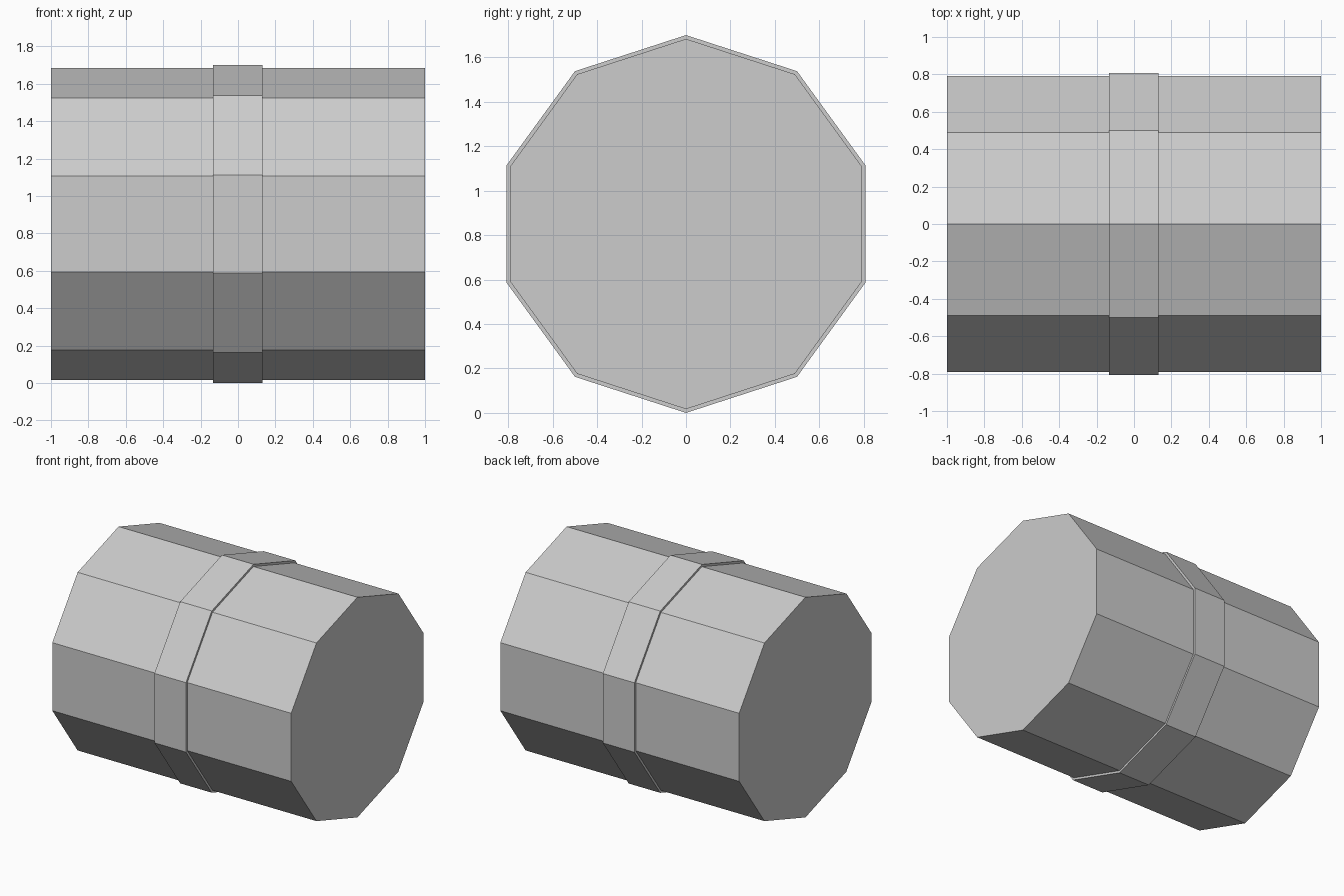
import bpy
import math

if "Cube" in bpy.data.objects:
    bpy.data.objects.remove(bpy.data.objects["Cube"], do_unlink=True)

GREY = 0.604
grey = bpy.data.materials.new("plain_grey")
grey.use_nodes = True
grey.diffuse_color = (GREY, GREY, GREY, 1)
grey.node_tree.nodes["Principled BSDF"].inputs["Base Color"].default_value = (GREY, GREY, GREY, 1)

CENTRE_Z = 0.85


def decagon_drum(name, radius, x, length):
    """Ten-sided drum lying along x, with one corner pointing straight up."""
    bpy.ops.mesh.primitive_cylinder_add(
        vertices=10, radius=radius, depth=length,
        location=(x, 0, CENTRE_Z), rotation=(0, math.pi / 2, 0))
    drum = bpy.context.object
    drum.name = name
    # Turn the profile so that a corner, not a flat, is on top
    bpy.ops.object.transform_apply(location=False, rotation=True, scale=False)
    top = max(drum.data.vertices, key=lambda v: v.co.z).co
    drum.rotation_euler.x = math.atan2(top.y, top.z)
    bpy.ops.object.transform_apply(location=False, rotation=True, scale=False)
    drum.data.materials.append(grey)
    bpy.ops.object.shade_flat()
    return drum


# Long barrel body with flat ends
decagon_drum("barrel_body", 0.833, 0, 2.0)

# Slightly raised band around the middle
decagon_drum("middle_band", 0.85, -0.002, 0.264)
